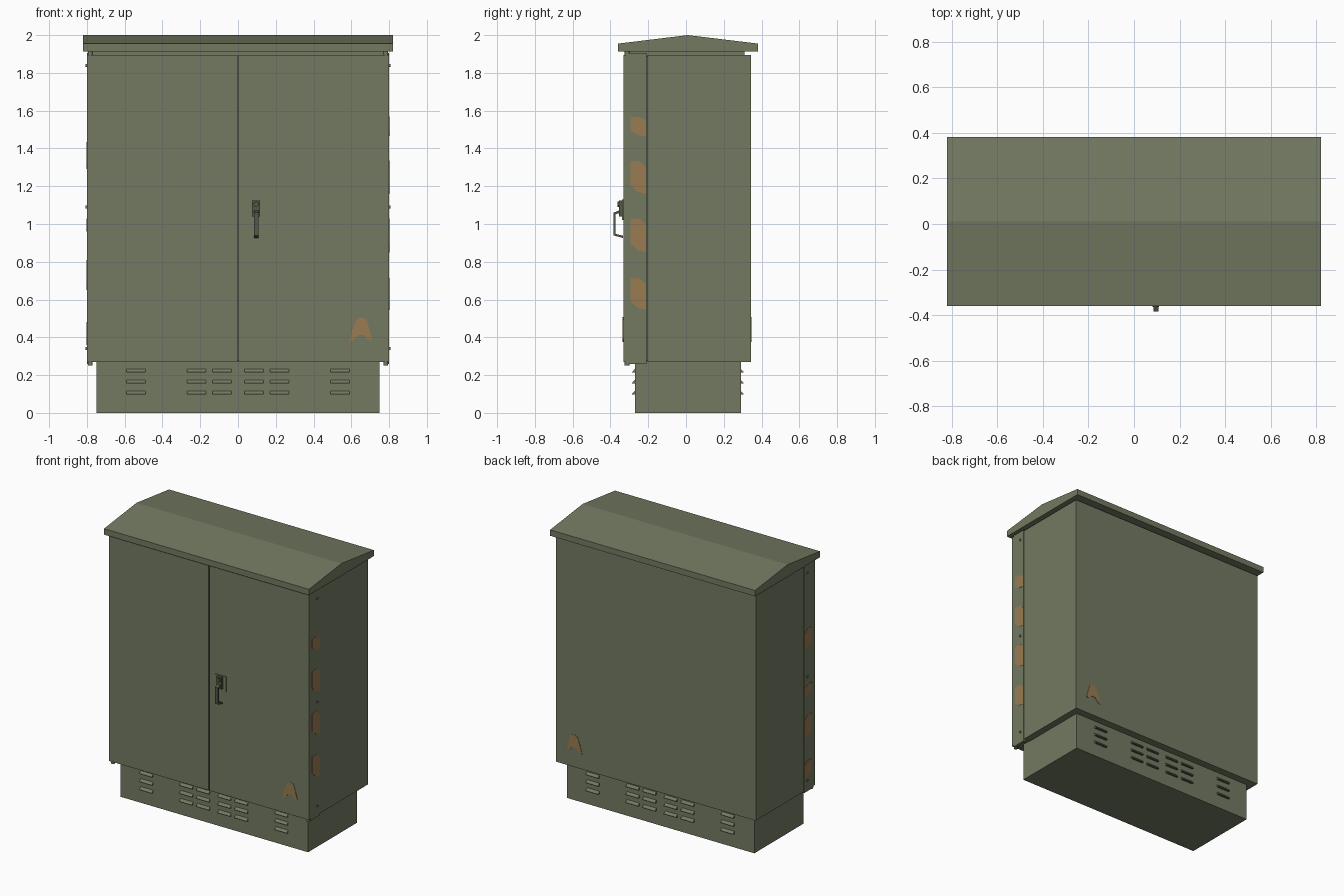
import bpy, bmesh, math
from mathutils import Matrix

if "Cube" in bpy.data.objects:
    bpy.data.objects.remove(bpy.data.objects["Cube"])


def material(name, rgb):
    m = bpy.data.materials.new(name)
    m.diffuse_color = (*rgb, 1)
    m.use_nodes = True
    m.node_tree.nodes["Principled BSDF"].inputs["Base Color"].default_value = m.diffuse_color
    return m


GREEN = material("olive_paint", (0.172, 0.195, 0.122))
DARK = material("dark_metal", (0.085, 0.098, 0.062))
RUST = material("orange_patch", (0.32, 0.20, 0.085))


def finish(name, bm, mats):
    bmesh.ops.recalc_face_normals(bm, faces=bm.faces)
    mesh = bpy.data.meshes.new(name)
    bm.to_mesh(mesh)
    bm.free()
    for m in mats:
        mesh.materials.append(m)
    ob = bpy.data.objects.new(name, mesh)
    bpy.context.collection.objects.link(ob)
    return ob


def add_box(bm, x, y, z):
    size = Matrix.Diagonal((x[1] - x[0], y[1] - y[0], z[1] - z[0], 1))
    mid = Matrix.Translation([(a + b) / 2 for a, b in (x, y, z)])
    bmesh.ops.create_cube(bm, size=1, matrix=mid @ size)


def box(name, x, y, z, mat=GREEN):
    bm = bmesh.new()
    add_box(bm, x, y, z)
    return finish(name, bm, [mat])


def add_prism(bm, pts, a, b, axis):
    """Extrude a 2D outline: axis 0 takes (y, z) points, axis 1 takes (x, z) points."""
    def place(p, d):
        return (d, p[0], p[1]) if axis == 0 else (p[0], d, p[1])
    va = [bm.verts.new(place(p, a)) for p in pts]
    vb = [bm.verts.new(place(p, b)) for p in pts]
    n = len(pts)
    faces = [bm.faces.new(va), bm.faces.new(vb)]
    faces += [bm.faces.new((va[i], va[(i + 1) % n], vb[(i + 1) % n], vb[i])) for i in range(n)]
    return faces


def prism(name, pts, a, b, axis, mat=GREEN):
    bm = bmesh.new()
    add_prism(bm, pts, a, b, axis)
    return finish(name, bm, [mat])


def add_cyl(bm, loc, r, h, axis):
    rot = {"x": Matrix.Rotation(math.pi / 2, 4, "Y"),
           "y": Matrix.Rotation(math.pi / 2, 4, "X"), "z": Matrix()}[axis]
    bmesh.ops.create_cone(bm, cap_ends=True, segments=12, radius1=r, radius2=r,
                          depth=h, matrix=Matrix.Translation(loc) @ rot)


# Plinth, main cabinet, neck and gabled roof
box("plinth", (-0.75, 0.75), (-0.27, 0.29), (0, 0.275))
box("cabinet_body", (-0.80, 0.80), (-0.203, 0.345), (0.27, 1.895))
box("roof_neck", (-0.77, 0.77), (-0.32, 0.31), (1.89, 1.92))
prism("roof", [(-0.36, 1.912), (0.382, 1.912), (0.382, 1.955), (0.01, 2.0), (-0.36, 1.955)],
      -0.82, 0.82, 0)

# Front frame behind the doors, doors and side hinge flanges
box("door_frame", (-0.79, 0.79), (-0.315, -0.2), (0.275, 1.89))
for side, s in (("left", -1), ("right", 1)):
    box(side + "_door", sorted((s * 0.003, s * 0.80)), (-0.332, -0.31), (0.27, 1.895))
    box(side + "_hinge_flange", sorted((s * 0.78, s * 0.80)), (-0.315, -0.208), (0.258, 1.905))
    # Flange bolts and hinge pins
    bm = bmesh.new()
    for z in (0.34, 1.09, 1.84):
        add_cyl(bm, (s * 0.803, -0.24, z), 0.008, 0.008, "x")
    for z in (0.261, 1.902):
        add_cyl(bm, (s * 0.782, -0.312, z), 0.013, 0.022, "z")
    finish(side + "_bolts_and_pins", bm, [GREEN])

# Louvres on the front and back of the plinth, dark on the underside mouth
for name, y, d in (("front_louvres", -0.27, -1), ("back_louvres", 0.29, 1)):
    bm = bmesh.new()
    for x in (-0.54, -0.22, -0.085, 0.085, 0.22, 0.54):
        for z in (0.097, 0.155, 0.213):
            profile = [(y - d * 0.002, z + 0.022), (y + d * 0.015, z + 0.004),
                       (y + d * 0.015, z), (y - d * 0.002, z)]
            faces = add_prism(bm, profile, x - 0.05, x + 0.05, 0)
            faces[4].material_index = 1
    finish(name, bm, [GREEN, DARK])

# Orange patch near the lower corner, front and back
patch = [(0.59, 0.375), (0.605, 0.44), (0.625, 0.49), (0.65, 0.507), (0.68, 0.495), (0.693, 0.45),
         (0.71, 0.39), (0.685, 0.388), (0.67, 0.412), (0.635, 0.412), (0.61, 0.385)]
prism("front_patch", patch, -0.335, -0.331, 1, RUST)
prism("back_patch", patch, 0.344, 0.348, 1, RUST)

# Orange patches along both hinge flanges
rows = {"right": [(0.545, 0.715), (0.85, 1.03), (1.16, 1.335), (1.465, 1.568)],
        "left": [(0.36, 0.48), (0.65, 0.81), (0.96, 1.03), (1.29, 1.435)]}
for side, s in (("left", -1), ("right", 1)):
    bm = bmesh.new()
    for lo, hi in rows[side]:
        h = hi - lo
        outline = [(-0.295, lo + 0.28 * h), (-0.255, lo + 0.06 * h), (-0.208, lo),
                   (-0.208, hi - 0.22 * h), (-0.25, hi), (-0.295, hi - 0.03 * h)]
        add_prism(bm, outline, s * 0.799, s * 0.802, 0)
    finish(side + "_flange_patches", bm, [RUST])

# Door handle: back plate, lock housing, swing lever
box("handle_plate", (0.052, 0.14), (-0.338, -0.331), (1.02, 1.13))
bm = bmesh.new()
add_box(bm, (0.075, 0.117), (-0.355, -0.335), (1.04, 1.125))
add_cyl(bm, (0.096, -0.356, 1.105), 0.014, 0.015, "y")
finish("lock_housing", bm, [DARK])
lever = [(-0.345, 1.075), (-0.384, 1.06), (-0.384, 0.94), (-0.334, 0.926),
         (-0.334, 0.938), (-0.373, 0.948), (-0.373, 1.052), (-0.345, 1.06)]
prism("handle_lever", lever, 0.085, 0.108, 0, DARK)
